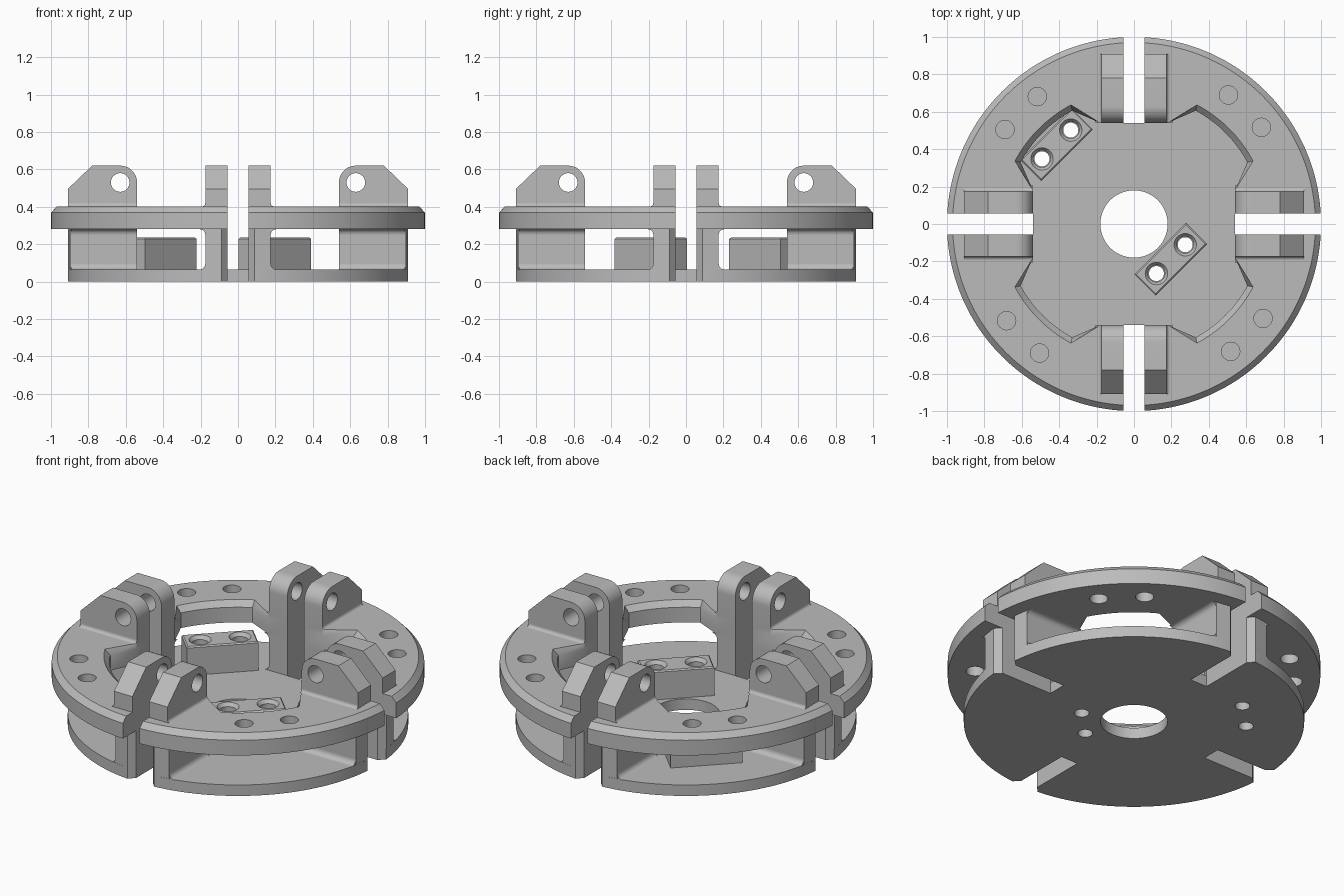
import bpy, bmesh, math
from mathutils import Matrix, Vector

if "Cube" in bpy.data.objects:
    bpy.data.objects.remove(bpy.data.objects["Cube"])

grey = bpy.data.materials.new("machined grey")
grey.diffuse_color = (0.5, 0.5, 0.5, 1)
grey.use_nodes = True
grey.node_tree.nodes["Principled BSDF"].inputs["Base Color"].default_value = grey.diffuse_color

GAP = 0.055      # half width of the slots
INNER = 0.54     # inner end of slots and lugs
SIDE = 0.175     # outer side of the lugs
QUARTERS = [Matrix.Rotation(i * math.pi / 2, 4, 'Z') for i in range(4)]
SWAP = Matrix(((0, 1, 0, 0), (1, 0, 0, 0), (0, 0, 1, 0), (0, 0, 0, 1)))
EIGHTHS = QUARTERS + [q @ SWAP for q in QUARTERS]


def arc(r, a0, a1, n, cx=0, cy=0):
    return [(cx + r * math.cos(a0 + (a1 - a0) * i / n),
             cy + r * math.sin(a0 + (a1 - a0) * i / n)) for i in range(n + 1)]


def circle(r, n=32):
    return arc(r, 0, 2 * math.pi, n)[:-1]


def loft(bm, layers, places=(Matrix(),)):
    """Closed solid through equal-length outlines given as (points, height)."""
    for m in places:
        rings = [[bm.verts.new(m @ Vector((x, y, z))) for x, y in pts] for pts, z in layers]
        bm.faces.new(rings[0][::-1])
        bm.faces.new(rings[-1])
        n = len(rings[0])
        for a, b in zip(rings, rings[1:]):
            for i in range(n):
                j = (i + 1) % n
                bm.faces.new((a[i], a[j], b[j], b[i]))


def finish(name, bm, cutter=None):
    bmesh.ops.recalc_face_normals(bm, faces=bm.faces)
    me = bpy.data.meshes.new(name)
    bm.to_mesh(me)
    bm.free()
    ob = bpy.data.objects.new(name, me)
    bpy.context.collection.objects.link(ob)
    me.materials.append(grey)
    bpy.ops.object.select_all(action='DESELECT')
    ob.select_set(True)
    bpy.context.view_layer.objects.active = ob
    if cutter:
        mod = ob.modifiers.new("holes", 'BOOLEAN')
        mod.operation, mod.solver, mod.object = 'DIFFERENCE', 'EXACT', cutter
        bpy.ops.object.modifier_apply(modifier=mod.name)
    bpy.ops.object.shade_smooth_by_angle(angle=math.radians(30))
    return ob


def hide(ob):
    ob.hide_render = True
    ob.hide_set(True)
    return ob


# Cutters: bolt holes in ring, pin holes in lugs, countersunk block holes, centre bore
bm = bmesh.new()
for q in QUARTERS:
    for da in (-8.3, 8.3):
        a = math.radians(45.5 + da)
        at = Matrix.Translation((0.855 * math.cos(a), 0.855 * math.sin(a), 0))
        loft(bm, [(circle(0.049), 0.2), (circle(0.049), 0.5)], [q @ at])
ring_cutter = hide(finish("ring_hole_cutter", bm))

# Axes (x, y, z) of an outline become (y, z, x): used for parts extruded along x
ALONG_X = Matrix(((0, 0, 1, 0), (1, 0, 0, 0), (0, 1, 0, 0), (0, 0, 0, 1)))
PIN = (0.63, 0.53)
bm = bmesh.new()
pin = arc(0.05, 0, 2 * math.pi, 32, *PIN)[:-1]
loft(bm, [(pin, -0.3), (pin, 0.3)], [q @ ALONG_X for q in QUARTERS])
pin_cutter = hide(finish("pin_hole_cutter", bm))

BLOCKS = [(-0.415, 0.425), (0.197, -0.188)]
bm = bmesh.new()
for cx, cy in BLOCKS:
    for s in (-0.077, 0.077):
        loft(bm, [(circle(0.045), -0.1), (circle(0.045), 0.215),
                  (circle(0.06), 0.235), (circle(0.06), 0.3)],
             [Matrix.Translation((cx + s, cy + s, 0))])
block_cutter = hide(finish("block_hole_cutter", bm))

bm = bmesh.new()
loft(bm, [(circle(0.18, 64), -0.1), (circle(0.18, 64), 0.15)])
for cx, cy in BLOCKS:
    for s in (-0.077, 0.077):
        loft(bm, [(circle(0.04), -0.1), (circle(0.04), 0.15)],
             [Matrix.Translation((cx + s, cy + s, 0))])
base_cutter = hide(finish("base_hole_cutter", bm))

# Slotted base disc with chamfered slot mouths
R = 0.914
a0 = math.asin(0.088 / R)
quarter = [(INNER, GAP), (0.875, GAP)] + arc(R, a0, math.pi / 2 - a0, 32) + [(GAP, 0.875), (GAP, INNER)]
outline = [tuple((q @ Vector((x, y, 0))).xy) for q in QUARTERS for x, y in quarter]
bm = bmesh.new()
loft(bm, [(outline, 0), (outline, 0.065)])
finish("base_plate", bm, base_cutter)


# Upper ring in four segments, chamfered on the outer and inner top edges
def segment(r_out, r_in, corner):
    s = math.asin(GAP / r_out)
    c = math.atan2(corner[1], corner[0])
    return (arc(r_out, s, math.pi / 2 - s, 48) + [(GAP, INNER), (0.18, INNER), corner]
            + arc(r_in, c, math.pi / 2 - c, 16)[1:-1]
            + [corner[::-1], (INNER, 0.18), (INNER, GAP)])


low = segment(1.0, 0.69, (0.33, 0.606))
high = segment(0.97, 0.72, (0.337, 0.637))
bm = bmesh.new()
loft(bm, [(low, 0.28), (low, 0.37), (high, 0.402)], QUARTERS)
finish("upper_ring", bm, ring_cutter)

# Lower walls joining base and ring on both sides of each slot
wall = [(GAP, INNER), (SIDE, INNER), (SIDE, 0.897), (0.088, 0.91), (GAP, 0.875)]
bm = bmesh.new()
loft(bm, [(wall, 0.065), (wall, 0.28)], EIGHTHS)
finish("slot_walls", bm)

# Hinge lugs with a rounded inner corner and sloped outer corner
lug = [(INNER, 0.402), (0.91, 0.402), (0.91, 0.495), (0.78, 0.62)] + \
    arc(0.09, math.pi / 2, math.pi, 10, *PIN)
bm = bmesh.new()
loft(bm, [(lug, GAP), (lug, SIDE)], [e @ ALONG_X for e in EIGHTHS])
finish("hinge_lugs", bm, pin_cutter)

# Concave fillets where walls and lugs meet the plates
ALONG_Y = Matrix(((1, 0, 0, 0), (0, 0, 1, 0), (0, 1, 0, 0), (0, 0, 0, 1)))
bm = bmesh.new()
for z, up, r, end in ((0.065, 1, 0.03, 0.893), (0.28, -1, 0.03, 0.893), (0.402, 1, 0.018, 0.91)):
    curve = arc(r, math.pi, 1.5 * math.pi, 6, SIDE + r, r)
    strip = [(x, z + up * h) for x, h in [(SIDE, 0)] + curve]
    loft(bm, [(strip, INNER), (strip, end)], [e @ ALONG_Y for e in EIGHTHS])
finish("fillets", bm)


# Two diagonal bolt blocks on the base
def rect(w, h):
    return [(-w, -h), (w, -h), (w, h), (-w, h)]


bm = bmesh.new()
loft(bm, [(rect(0.195, 0.08), 0.065), (rect(0.195, 0.08), 0.228), (rect(0.188, 0.073), 0.235)],
     [Matrix.Translation((cx, cy, 0)) @ Matrix.Rotation(math.pi / 4, 4, 'Z') for cx, cy in BLOCKS])
finish("bolt_blocks", bm, block_cutter)
